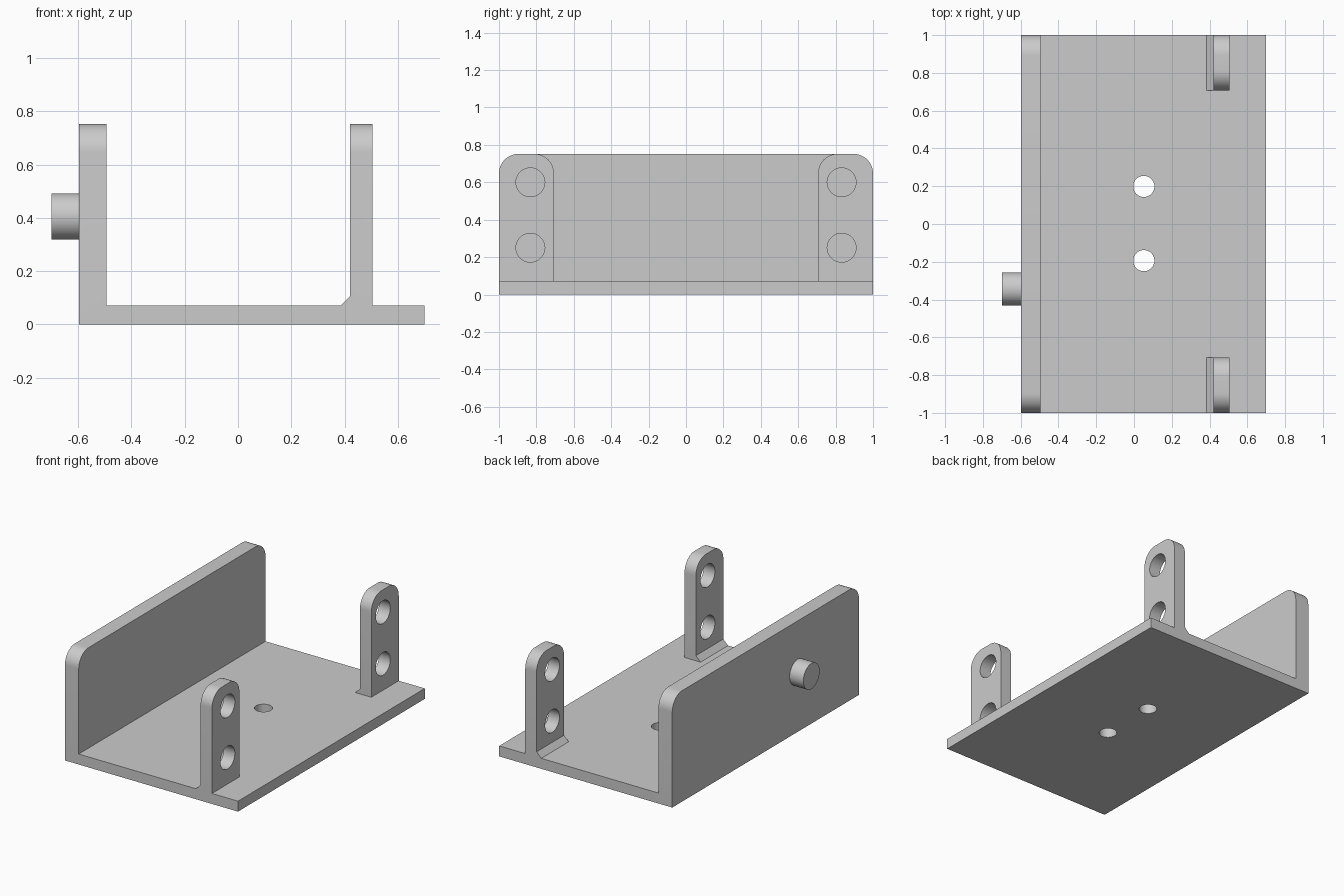
import bpy, bmesh, math
from mathutils import Matrix, Vector

if "Cube" in bpy.data.objects:
    bpy.data.objects.remove(bpy.data.objects["Cube"], do_unlink=True)

BASE_T, TOP, RADIUS = 0.071, 0.752, 0.105
WALL_OUT, WALL_IN, EDGE = -0.597, -0.494, 0.70
TAB_IN, TAB_OUT, TAB_Y = 0.42, 0.505, 0.706

grey = bpy.data.materials.new("plain grey")
grey.use_nodes = True
GREY = (0.6, 0.6, 0.6, 1)
grey.diffuse_color = GREY
grey.node_tree.nodes["Principled BSDF"].inputs["Base Color"].default_value = GREY


def finish(name, bm):
    bmesh.ops.recalc_face_normals(bm, faces=bm.faces)
    mesh = bpy.data.meshes.new(name)
    bm.to_mesh(mesh)
    bm.free()
    mesh.materials.append(grey)
    obj = bpy.data.objects.new(name, mesh)
    bpy.context.collection.objects.link(obj)
    return obj


def extrusion(name, profile, y0, y1):
    """Extrude an x-z profile along y, rounding the upper end corners."""
    bm = bmesh.new()
    face = bm.faces.new([bm.verts.new((x, y0, z)) for x, z in profile])
    ext = bmesh.ops.extrude_face_region(bm, geom=[face])
    moved = [v for v in ext["geom"] if isinstance(v, bmesh.types.BMVert)]
    bmesh.ops.translate(bm, verts=moved, vec=(0, y1 - y0, 0))
    corners = [e for e in bm.edges
               if all(abs(v.co.z - TOP) < 1e-4 for v in e.verts)
               and abs(e.verts[0].co.y - e.verts[1].co.y) < 1e-4]
    bmesh.ops.bevel(bm, geom=corners, offset=RADIUS, segments=12,
                    profile=0.5, affect="EDGES")
    return finish(name, bm)


def cylinder(name, centre, radius, length, axis):
    bm = bmesh.new()
    turn = Vector((0, 0, 1)).rotation_difference(Vector(axis)).to_matrix().to_4x4()
    bmesh.ops.create_cone(bm, cap_ends=True, segments=48, radius1=radius,
                          radius2=radius, depth=length,
                          matrix=Matrix.Translation(centre) @ turn)
    return finish(name, bm)


def combine(body, tool, operation):
    mod = body.modifiers.new(operation.title(), "BOOLEAN")
    mod.operation, mod.solver, mod.object = operation, "EXACT", tool
    bpy.context.view_layer.objects.active = body
    bpy.ops.object.modifier_apply(modifier=mod.name)
    bpy.data.objects.remove(tool, do_unlink=True)


# Base plate with the tall side wall
bracket = extrusion("bracket", [
    (WALL_OUT, 0), (EDGE, 0), (EDGE, BASE_T), (WALL_IN, BASE_T),
    (WALL_IN, TOP), (WALL_OUT, TOP)], -1, 1)

# Two upright tabs with a chamfered foot
foot = 0.035
tab_profile = [
    (TAB_IN - foot, BASE_T / 2), (TAB_OUT, BASE_T / 2), (TAB_OUT, TOP),
    (TAB_IN, TOP), (TAB_IN, BASE_T + foot), (TAB_IN - foot, BASE_T)]
for y0, y1 in ((-1, -TAB_Y), (TAB_Y, 1)):
    combine(bracket, extrusion("tab", tab_profile, y0, y1), "UNION")

# Round peg on the outside of the wall
combine(bracket, cylinder("peg", (-0.625, -0.344, 0.405), 0.087, 0.15, (1, 0, 0)), "UNION")

# Bolt holes through the tabs and the base
tab_x = (TAB_IN + TAB_OUT) / 2
for y in (-0.832, 0.832):
    for z in (0.25, 0.60):
        combine(bracket, cylinder("tab_hole", (tab_x, y, z), 0.077, 0.2, (1, 0, 0)), "DIFFERENCE")
for y in (-0.194, 0.199):
    combine(bracket, cylinder("base_hole", (0.052, y, BASE_T / 2), 0.056, 0.3, (0, 0, 1)), "DIFFERENCE")

# Smooth the round surfaces, keep hard edges
bpy.ops.object.select_all(action="DESELECT")
bracket.select_set(True)
bpy.context.view_layer.objects.active = bracket
bpy.ops.object.shade_smooth_by_angle(angle=math.radians(30))
